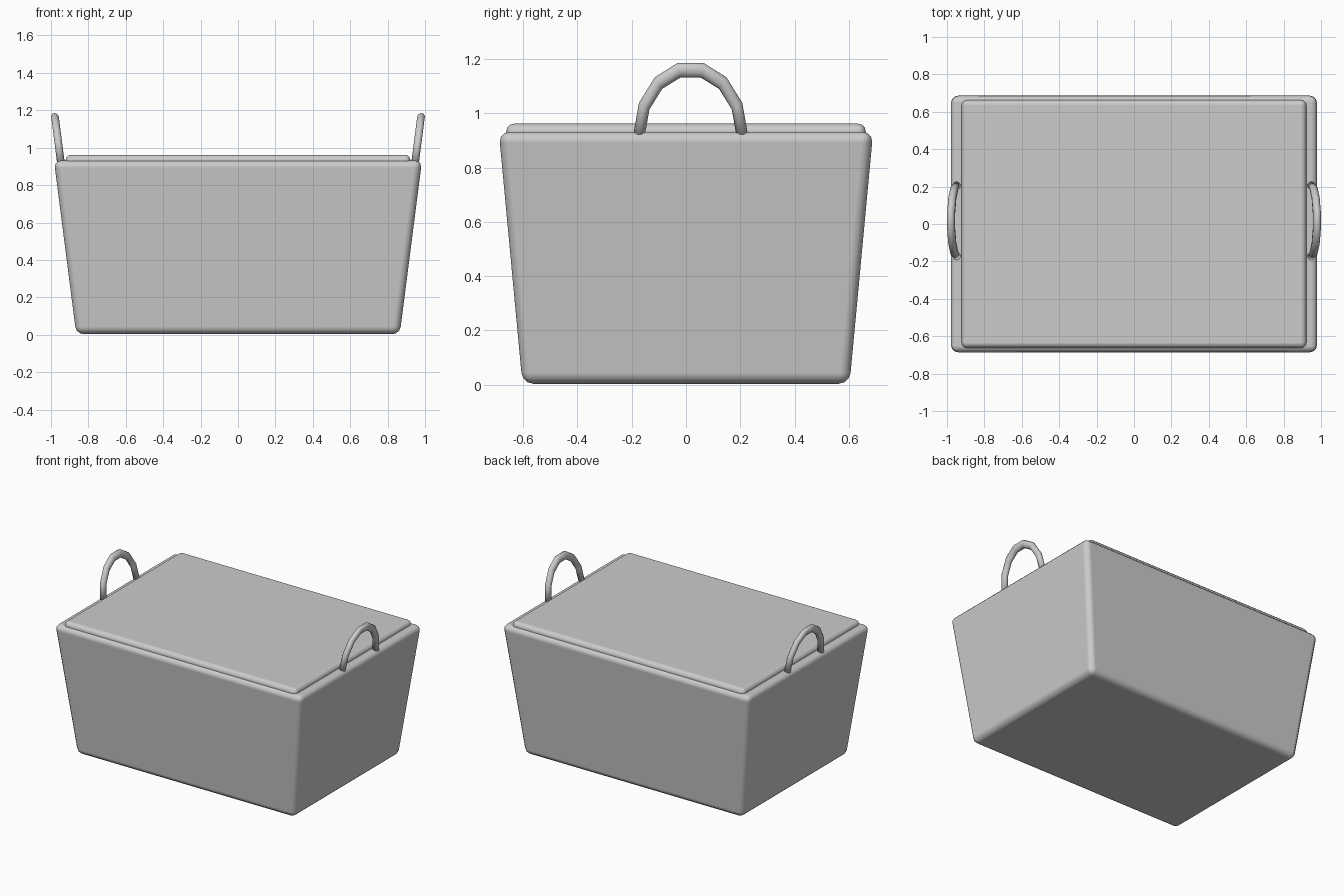
import bpy
import bmesh
from math import cos, sin, pi, radians

if "Cube" in bpy.data.objects:
    bpy.data.objects.remove(bpy.data.objects["Cube"])


def finish(name, bm):
    bmesh.ops.recalc_face_normals(bm, faces=bm.faces[:])
    mesh = bpy.data.meshes.new(name)
    bm.to_mesh(mesh)
    bm.free()
    mesh.shade_smooth()
    obj = bpy.data.objects.new(name, mesh)
    bpy.context.collection.objects.link(obj)
    return obj


def tapered_box(name, bottom, top, z0, z1, bevel):
    """Rounded box with different half sizes at bottom and top."""
    bm = bmesh.new()
    bmesh.ops.create_cube(bm, size=2)
    for v in bm.verts:
        hx, hy = top if v.co.z > 0 else bottom
        v.co = (v.co.x * hx, v.co.y * hy, z1 if v.co.z > 0 else z0)
    obj = finish(name, bm)
    mod = obj.modifiers.new("Rounded edges", "BEVEL")
    mod.width = bevel
    mod.segments = 3
    mod.limit_method = 'ANGLE'
    mod.angle_limit = radians(40)
    mod.harden_normals = True
    return obj


def handle(name, side):
    """Upright half ring, leaning outward along the box wall."""
    ring, tube, sides, steps = 0.19, 0.0215, 10, 7
    stretch, lean, base = 1.29, 0.128, 0.92
    bm = bmesh.new()
    loops = []
    for i in range(steps + 1):
        a = pi * i / steps
        loop = []
        for j in range(sides):
            b = 2 * pi * j / sides
            r = ring + tube * cos(b)
            z = r * sin(a) * stretch
            x = 0.947 + tube * sin(b) + lean * z
            loop.append(bm.verts.new((side * x, 0.017 + r * cos(a), base + z)))
        loops.append(loop)
    for l0, l1 in zip(loops, loops[1:]):
        for j in range(sides):
            k = (j + 1) % sides
            bm.faces.new((l0[j], l0[k], l1[k], l1[j]))
    bm.faces.new(loops[0])
    bm.faces.new(loops[-1])
    return finish(name, bm)


# Tapered basket body and its slightly inset lid
tapered_box("basket_body", (0.865, 0.603), (0.984, 0.69), 0.003, 0.932, 0.04)
tapered_box("lid", (0.922, 0.663), (0.922, 0.663), 0.86, 0.962, 0.03)

# Pair of carrying handles
handle("handle_right", 1)
handle("handle_left", -1)
